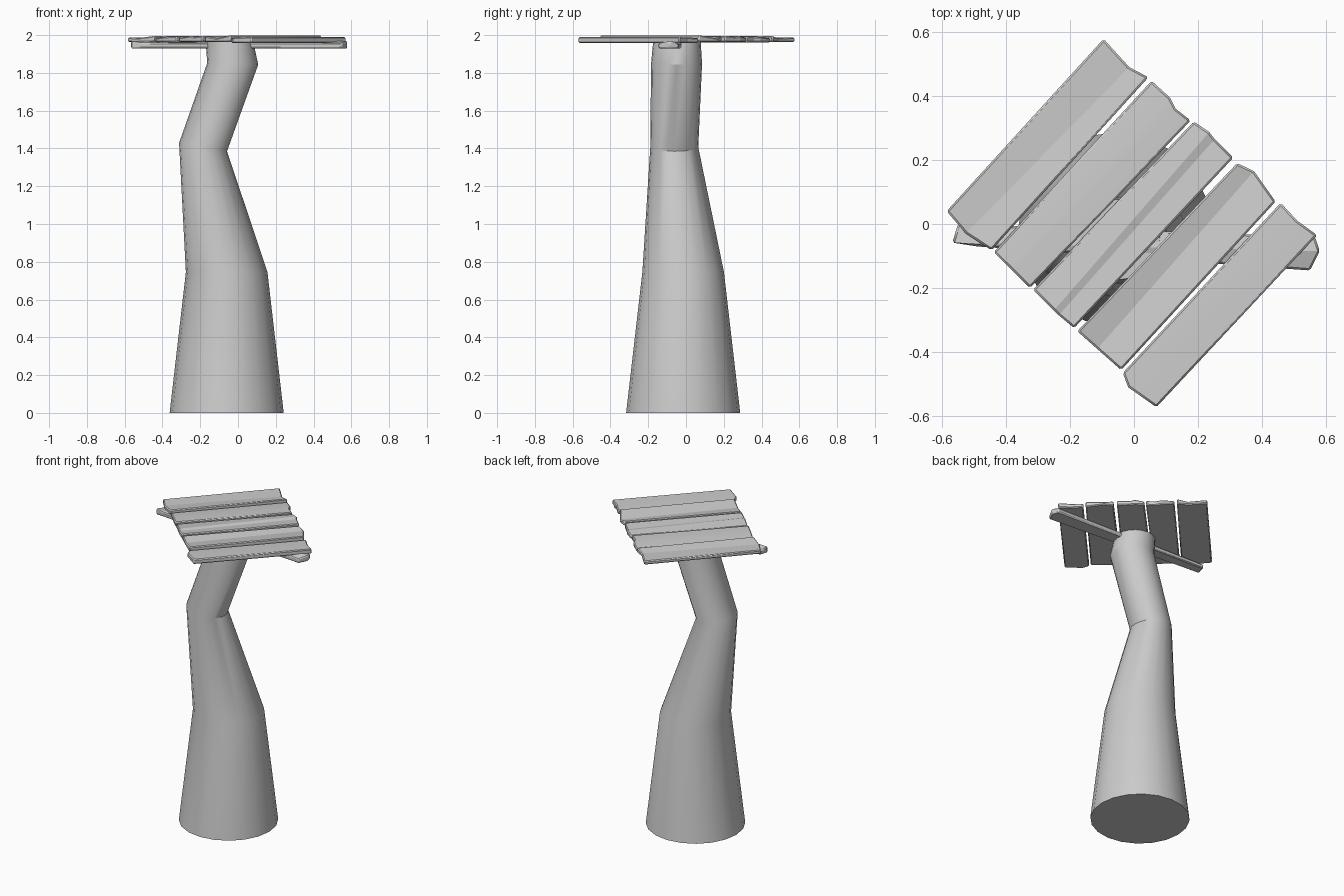
import bpy, bmesh, math

if "Cube" in bpy.data.objects:
    bpy.data.objects.remove(bpy.data.objects["Cube"])

grey = bpy.data.materials.new("plain_grey")
grey.use_nodes = True
grey.diffuse_color = (0.6, 0.6, 0.6, 1)
grey.node_tree.nodes["Principled BSDF"].inputs["Base Color"].default_value = (0.6, 0.6, 0.6, 1)


def finish(bm, name, angle, bevel=0.0):
    bmesh.ops.recalc_face_normals(bm, faces=bm.faces)
    mesh = bpy.data.meshes.new(name)
    bm.to_mesh(mesh)
    bm.free()
    mesh.materials.append(grey)
    obj = bpy.data.objects.new(name, mesh)
    bpy.context.collection.objects.link(obj)
    if bevel:
        mod = obj.modifiers.new("worn_edges", "BEVEL")
        mod.width = bevel
        mod.segments = 1
        mod.limit_method = "ANGLE"
        mod.angle_limit = math.radians(40)
    bpy.ops.object.select_all(action="DESELECT")
    obj.select_set(True)
    bpy.context.view_layer.objects.active = obj
    bpy.ops.object.shade_smooth_by_angle(angle=math.radians(angle))


def trunk(rings, sides=20):
    """Loft of circles: x, y, z, radius, tilt along x."""
    bm = bmesh.new()
    loops = []
    for x, y, z, r, tilt in rings:
        turns = [math.tau * i / sides for i in range(sides)]
        loops.append([bm.verts.new((x + r * math.cos(a), y + r * math.sin(a),
                                    z + tilt * math.cos(a))) for a in turns])
    for low, high in zip(loops, loops[1:]):
        for i in range(sides):
            j = (i + 1) % sides
            bm.faces.new((low[i], low[j], high[j], high[i]))
    bm.faces.new(loops[0])
    bm.faces.new(loops[-1])
    finish(bm, "trunk", 30)


def board(name, rails, base, bevel=0.006):
    """Plank from lengthwise rails (x1, y1, x2, y2, top z) over a flat underside."""
    bm = bmesh.new()
    rows = []
    for x1, y1, x2, y2, top in rails:
        rows.append([bm.verts.new(p) for p in ((x1, y1, top), (x2, y2, top),
                                               (x2, y2, base), (x1, y1, base))])
    for a, b in zip(rows, rows[1:]):
        for i in range(4):
            j = (i + 1) % 4
            bm.faces.new((a[i], a[j], b[j], b[i]))
    bm.faces.new(rows[0])
    bm.faces.new(rows[-1])
    finish(bm, name, 8, bevel)


# Bent trunk
trunk([(-0.06, -0.015, 0, 0.302, 0),
       (-0.06, -0.015, 0.745, 0.216, 0),
       (-0.185, -0.062, 1.407, 0.127, -0.022),
       (-0.028, -0.05, 1.848, 0.135, -0.004),
       (-0.045, -0.048, 1.965, 0.126, 0)])

# Five worn planks side by side
board("plank_1", [(-0.585, 0.04, -0.095, 0.578, 1.988),
                  (-0.525, -0.03, -0.015, 0.49, 1.985),
                  (-0.445, -0.082, 0.045, 0.458, 1.996)], 1.963)
board("plank_2", [(-0.438, -0.088, 0.055, 0.447, 1.983),
                  (-0.39, -0.135, 0.112, 0.395, 1.991),
                  (-0.37, -0.155, 0.13, 0.36, 1.992),
                  (-0.325, -0.2, 0.177, 0.323, 1.993)], 1.962)
board("plank_3", [(-0.315, -0.205, 0.187, 0.32, 1.986),
                  (-0.25, -0.27, 0.235, 0.287, 1.996),
                  (-0.235, -0.285, 0.252, 0.265, 1.99),
                  (-0.187, -0.325, 0.31, 0.207, 1.997)], 1.963)
board("plank_4", [(-0.177, -0.335, 0.322, 0.19, 1.995),
                  (-0.115, -0.39, 0.375, 0.165, 1.983),
                  (-0.04, -0.456, 0.442, 0.07, 2.0)], 1.963)
board("plank_5", [(-0.035, -0.465, 0.458, 0.066, 1.984),
                  (-0.018, -0.51, 0.51, 0.01, 1.988),
                  (0.07, -0.572, 0.572, -0.035, 1.99)], 1.958)

# Crossbeam under the planks
board("crossbeam", [(-0.55, 0.0, 0.565, -0.04, 1.958),
                    (-0.567, -0.058, 0.58, -0.085, 1.968),
                    (-0.49, -0.07, 0.55, -0.145, 1.958)], 1.93)
